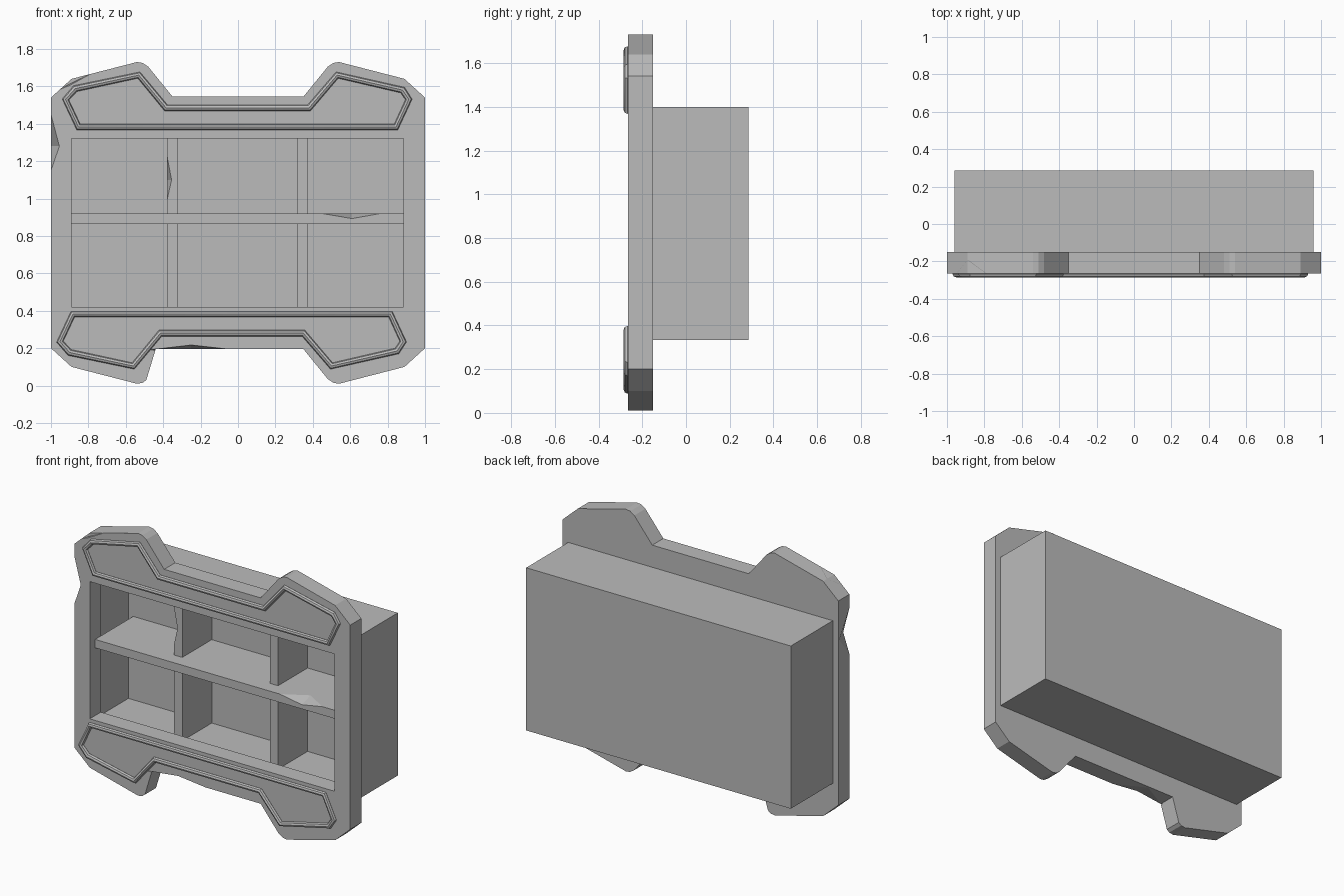
import bpy, bmesh
from mathutils import Vector

cube = bpy.data.objects.get("Cube")
if cube:
    bpy.data.objects.remove(cube, do_unlink=True)

GREY = (0.5, 0.5, 0.5, 1)
mat = bpy.data.materials.new("plain grey")
mat.diffuse_color = GREY
mat.use_nodes = True
mat.node_tree.nodes["Principled BSDF"].inputs["Base Color"].default_value = GREY

FRONT, PLATE_BACK, CAVITY_BACK, BACK = -0.265, -0.15, 0.185, 0.285


def finish(name, bm):
    bmesh.ops.recalc_face_normals(bm, faces=bm.faces)
    mesh = bpy.data.meshes.new(name)
    bm.to_mesh(mesh)
    bm.free()
    mesh.materials.append(mat)
    obj = bpy.data.objects.new(name, mesh)
    bpy.context.collection.objects.link(obj)
    return obj


def prism(name, outline, y0, y1):
    """Extrude an x-z outline from y0 to y1."""
    bm = bmesh.new()
    face = bm.faces.new([bm.verts.new((x, y0, z)) for x, z in outline])
    new = bmesh.ops.extrude_face_region(bm, geom=[face])["geom"]
    verts = [v for v in new if isinstance(v, bmesh.types.BMVert)]
    bmesh.ops.translate(bm, verts=verts, vec=(0, y1 - y0, 0))
    return finish(name, bm)


def block(name, x0, x1, y0, y1, z0, z1):
    return prism(name, [(x0, z0), (x1, z0), (x1, z1), (x0, z1)], y0, y1)


def cut(obj, cutter):
    mod = obj.modifiers.new("cut", "BOOLEAN")
    mod.operation = "DIFFERENCE"
    mod.solver = "EXACT"
    mod.object = cutter
    bpy.context.view_layer.objects.active = obj
    bpy.ops.object.modifier_apply(modifier=mod.name)
    bpy.data.objects.remove(cutter, do_unlink=True)


def chip(obj, a, b, front, deep):
    """Knock a two-faced chip out of edge a-b; the crease runs front-deep."""
    mid = (Vector(front) + Vector(deep)) / 2
    bm = bmesh.new()
    for p in (a, b, front, deep):
        bm.verts.new(mid + (Vector(p) - mid) * 1.4)
    bmesh.ops.convex_hull(bm, input=bm.verts)
    cut(obj, finish("chip_cutter", bm))


# Face plate with four rounded lugs and a rectangular opening
lug = [(1, 1.54), (.89, 1.64), (.54, 1.73), (.51, 1.725), (.48, 1.705), (.35, 1.545)]
top = lug + [(-x, z) for x, z in reversed(lug)]
low = [(x, 1.74 - z) for x, z in reversed(top)]
low[4:6] = [(-.49, .03), (-.44, .195)]
plate = prism("face_plate", top + low, FRONT, PLATE_BACK)
cut(plate, block("opening_cutter", -.89, .885, -.5, .5, .42, 1.32))

# Worn chips on the plate edges
chip(plate, (-1, FRONT, 1.45), (-1, FRONT, 1.15), (-.955, FRONT, 1.28), (-1, -.16, 1.28))
chip(plate, (-.95, FRONT, 1.585), (-.79, FRONT, 1.665), (-.9, FRONT, 1.605), (-.88, -.19, 1.645))
chip(plate, (-.44, FRONT, .195), (-.05, FRONT, .195), (-.25, FRONT, .217), (-.25, -.16, .195))

# Hollow storage box behind the plate
box = block("storage_box", -.96, .96, PLATE_BACK, BACK, .333, 1.4)
cut(box, block("cavity_cutter", -.925, .925, -.5, CAVITY_BACK, .373, 1.36))

# Shelf and uprights inside the opening
shelf = block("shelf", -.89, .885, -.21, CAVITY_BACK, .865, .92)
chip(shelf, (.45, -.21, .92), (.76, -.21, .92), (.61, -.21, .893), (.61, -.12, .92))
for side, x0 in (("right", -.38), ("left", .315)):
    for level, z0, z1 in (("lower", .373, .87), ("upper", .915, 1.36)):
        div = block(f"{side}_{level}_divider", x0, x0 + .06, -.12, CAVITY_BACK, z0, z1)
        if (side, level) == ("right", "upper"):
            chip(div, (x0, -.12, 1.23), (x0, -.12, .99), (x0 + .025, -.12, 1.1), (x0, -.05, 1.1))

# Raised rounded trim around the top and bottom panels
trim = [(.845, 1.383), (.913, 1.53), (.88, 1.58), (.53, 1.66), (.38, 1.485),
        (-.385, 1.485), (-.53, 1.66), (-.87, 1.588), (-.922, 1.53), (-.853, 1.383)]
for name, pts in (("top_trim", trim),
                  ("bottom_trim", [(x - .03, 1.765 - z) for x, z in trim])):
    curve = bpy.data.curves.new(name, "CURVE")
    curve.dimensions = "3D"
    curve.bevel_depth = .018
    curve.bevel_resolution = 2
    spline = curve.splines.new("POLY")
    spline.points.add(len(pts) - 1)
    for point, (x, z) in zip(spline.points, pts):
        point.co = (x, -.267, z, 1)
    spline.use_cyclic_u = True
    curve.materials.append(mat)
    obj = bpy.data.objects.new(name, curve)
    bpy.context.collection.objects.link(obj)
    bpy.ops.object.select_all(action="DESELECT")
    obj.select_set(True)
    bpy.context.view_layer.objects.active = obj
    bpy.ops.object.convert(target="MESH")
    bpy.ops.object.shade_smooth_by_angle()
